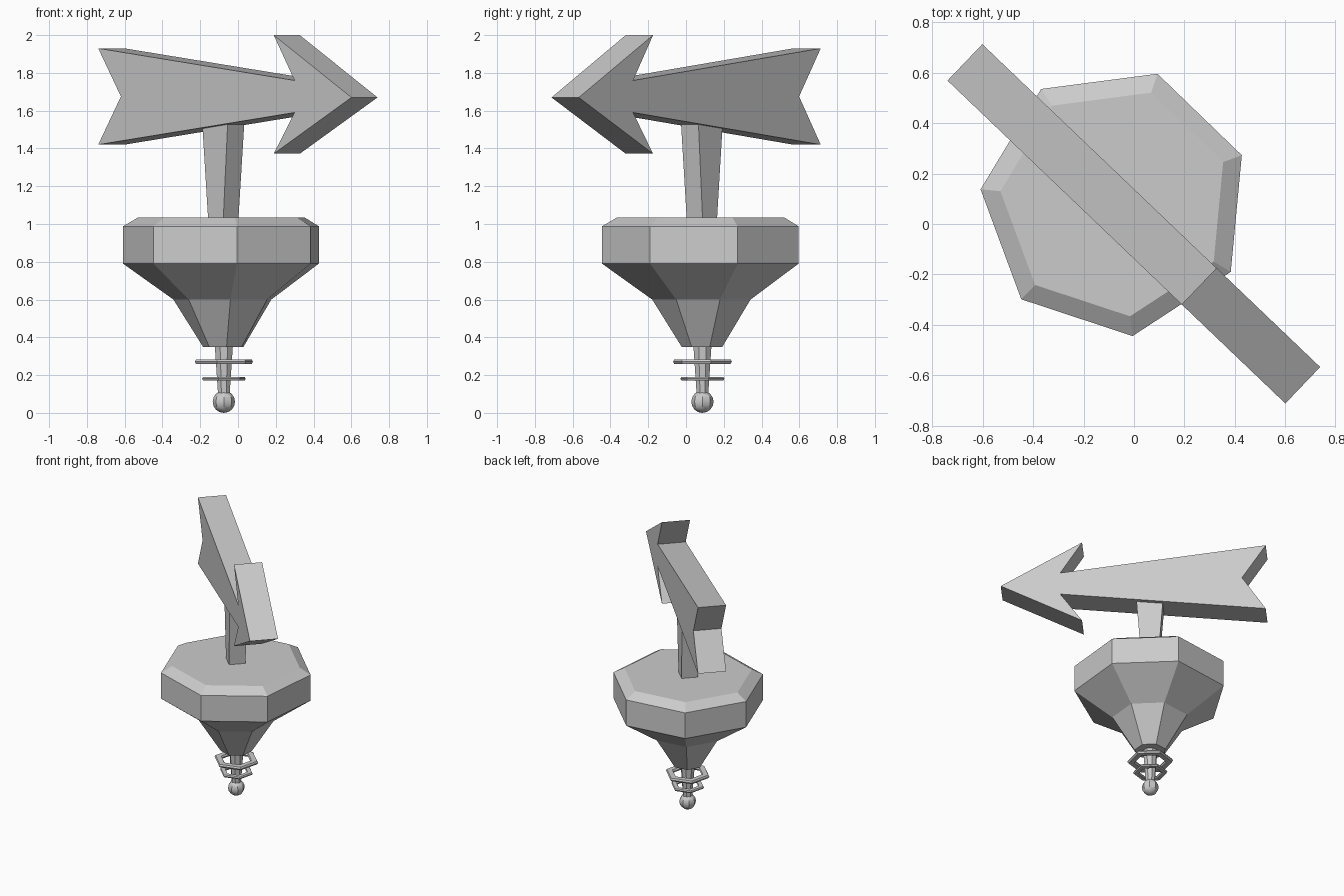
import bpy, bmesh
from math import radians, pi, cos, sin
from mathutils import Vector

if "Cube" in bpy.data.objects:
    bpy.data.objects.remove(bpy.data.objects["Cube"])

CX, CY = -0.075, 0.087          # axis of the pedestal
YAW = radians(-43.7)            # heading of the arrow


def make_object(name, bm):
    bmesh.ops.recalc_face_normals(bm, faces=bm.faces[:])
    mesh = bpy.data.meshes.new(name)
    bm.to_mesh(mesh)
    bm.free()
    obj = bpy.data.objects.new(name, mesh)
    bpy.context.collection.objects.link(obj)
    return obj


def lathe(name, profile, sides, phase, closed=False):
    """Revolve (radius, z) points; closed makes a ring, otherwise the ends are capped."""
    bm = bmesh.new()
    loops = []
    for r, z in profile:
        angles = [phase + 2 * pi * i / sides for i in range(sides)]
        loops.append([bm.verts.new((CX + r * cos(a), CY + r * sin(a), z)) for a in angles])
    pairs = list(zip(loops, loops[1:]))
    if closed:
        pairs.append((loops[-1], loops[0]))
    else:
        bm.faces.new(loops[0])
        bm.faces.new(loops[-1])
    for a, b in pairs:
        for i in range(sides):
            j = (i + 1) % sides
            bm.faces.new((a[i], a[j], b[j], b[i]))
    return make_object(name, bm)


# Seven-sided pedestal with bevelled top and tapering underside
lathe("pedestal", [(0.111, 0.35), (0.268, 0.60), (0.536, 0.79),
                   (0.536, 0.988), (0.457, 1.034)], 7, radians(20.3))

# Tapered stem below the pedestal
lathe("lower_stem", [(0.032, 0.08), (0.052, 0.36)], 8, radians(22.5))

# Two thin six-sided rings around the stem
for name, z, outer, inner, h in (("upper_ring", 0.271, 0.16, 0.105, 0.012),
                                 ("lower_ring", 0.181, 0.12, 0.078, 0.009)):
    mid = (outer + inner) / 2
    e = (outer - inner) * 0.38
    lathe(name, [(outer, z), (mid + e, z + h), (mid - e, z + h),
                 (inner, z), (mid - e, z - h), (mid + e, z - h)], 6, YAW, closed=True)

# Ball finial
bm = bmesh.new()
bmesh.ops.create_uvsphere(bm, u_segments=8, v_segments=8, radius=0.059)
bmesh.ops.translate(bm, verts=bm.verts, vec=(CX, CY, 0.059))
ball = make_object("ball_finial", bm)
bpy.context.view_layer.objects.active = ball
ball.select_set(True)
bpy.ops.object.shade_smooth_by_angle(angle=radians(30))

# Post, widening towards the arrow
bm = bmesh.new()
bmesh.ops.create_cube(bm, size=2)
for v in bm.verts:
    a, z = (0.095, 1.56) if v.co.z > 0 else (0.055, 1.02)
    v.co = Vector((v.co.x * a, v.co.y * (0.064 if v.co.z > 0 else 0.058), z))
post = make_object("post", bm)
post.location = (CX - 0.003, CY - 0.003, 0)
post.rotation_euler.z = YAW

# Arrow: outline in the vertical plane, extruded to its thickness
outline = [(0.926, 1.67), (0.357, 2.0), (0.51, 1.76), (-0.928, 1.93), (-0.762, 1.675),
           (-0.928, 1.42), (0.51, 1.59), (0.357, 1.372)]
bm = bmesh.new()
face = bm.faces.new([bm.verts.new((u, -0.1, z)) for u, z in outline])
ext = bmesh.ops.extrude_face_region(bm, geom=[face])
moved = [g for g in ext["geom"] if isinstance(g, bmesh.types.BMVert)]
bmesh.ops.translate(bm, verts=moved, vec=(0, 0.2, 0))
arrow = make_object("arrow", bm)
arrow.rotation_euler.z = YAW
